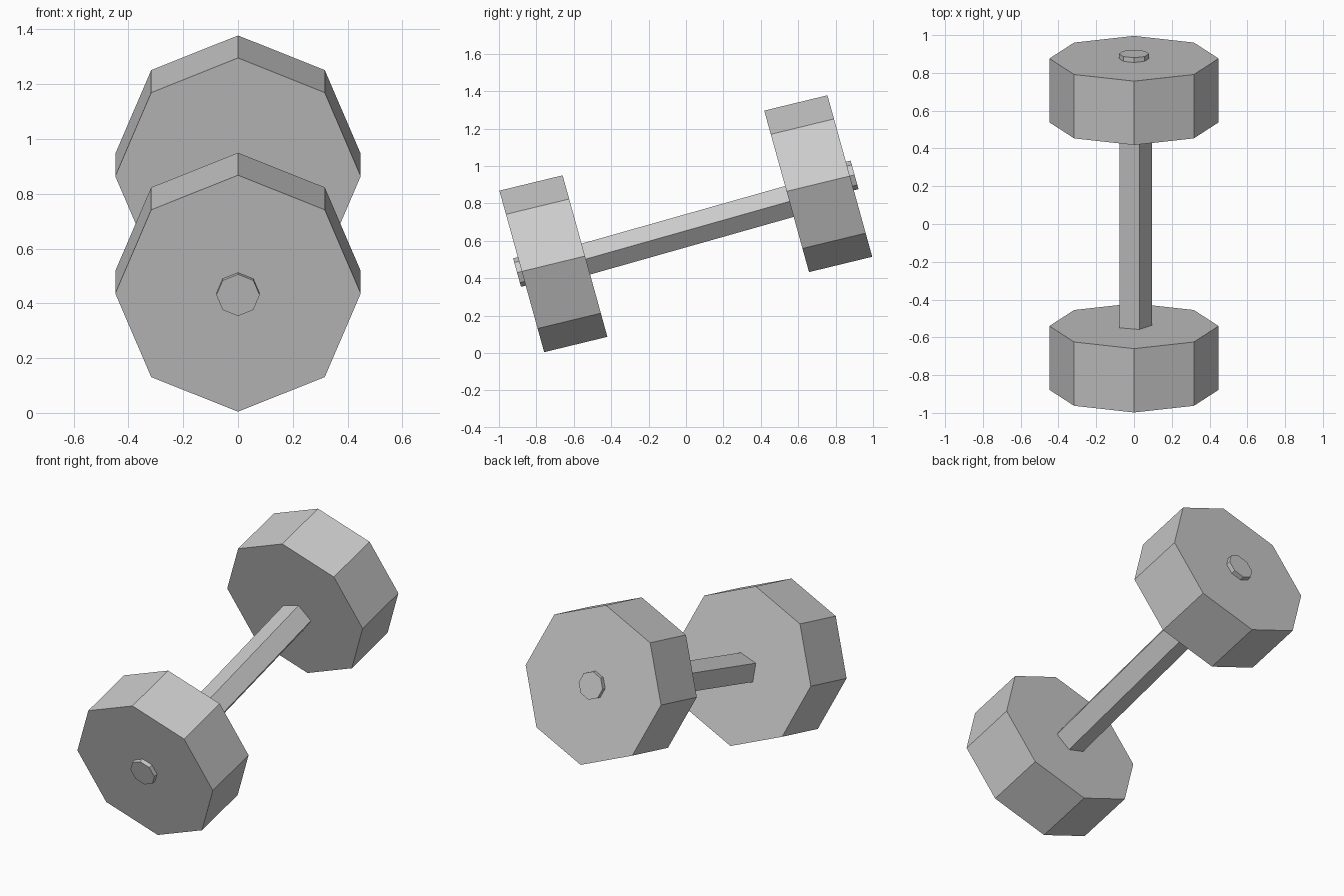
import bpy
import bmesh
from math import sin, cos, tau, radians
from mathutils import Vector

cube = bpy.data.objects.get("Cube")
if cube:
    bpy.data.objects.remove(cube, do_unlink=True)

# Single flat colour
grey = bpy.data.materials.new("plain_grey")
grey.use_nodes = True
colour = (0.6, 0.6, 0.6, 1)
grey.diffuse_color = colour
grey.node_tree.nodes["Principled BSDF"].inputs["Base Color"].default_value = colour

TILT = radians(15.5)
SIDE = Vector((1, 0, 0))
UP = Vector((0, -sin(TILT), cos(TILT)))


def prism(name, start, end, sides, radius, turn=0, widen=1):
    """Flat-sided rod whose tilted end faces are centred on start and end."""
    bm = bmesh.new()
    rings = []
    for centre in (start, end):
        ring = []
        for i in range(sides):
            a = turn + tau * i / sides
            offset = SIDE * cos(a) * widen + UP * sin(a)
            ring.append(bm.verts.new(centre + offset * radius))
        rings.append(ring)
    near, far = rings
    bm.faces.new(near)
    bm.faces.new(far)
    for i in range(sides):
        j = (i + 1) % sides
        bm.faces.new((near[i], near[j], far[j], far[i]))
    bmesh.ops.recalc_face_normals(bm, faces=bm.faces)
    mesh = bpy.data.meshes.new(name)
    bm.to_mesh(mesh)
    bm.free()
    mesh.materials.append(grey)
    obj = bpy.data.objects.new(name, mesh)
    bpy.context.collection.objects.link(obj)
    return obj


# Octagonal weights, each with a small end cap on its outer face
half = Vector((0, 0.169, 0.041))
for end_name, centre, outward in (
    ("front", Vector((0, -0.709, 0.477)), -1),
    ("back", Vector((0, 0.707, 0.905)), 1),
):
    prism(end_name + "_weight", centre - half, centre + half, 8, 0.448)
    face = centre + half * outward
    prism(end_name + "_cap", face - half * outward * 0.2,
          face + half * outward * 0.15, 8, 0.079)

# Five-sided handle running into both weights
front = Vector((0, -0.532, 0.503))
back = Vector((0, 0.553, 0.81))
reach = (back - front) * 0.06
prism("handle", front - reach, back + reach, 5, 0.09, widen=1.06)
